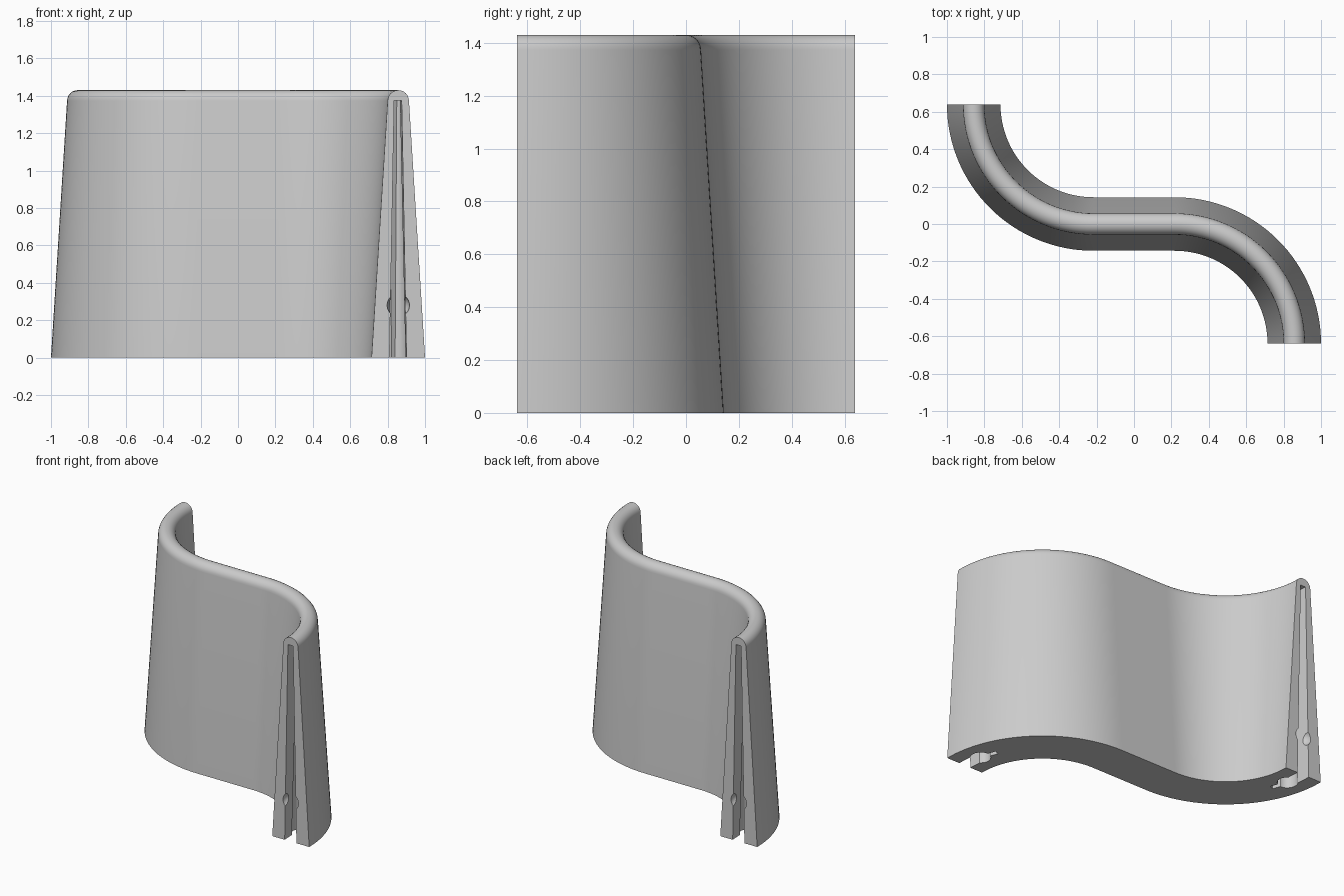
import bpy, bmesh, math
from mathutils import Matrix

if "Cube" in bpy.data.objects:
    bpy.data.objects.remove(bpy.data.objects["Cube"])

R, CX, CY = 0.64, 0.217, -0.64      # bend radius and bend centre
HALF_BASE, HALF_TOP, HEIGHT = 0.143, 0.057, 1.43
SLOT_TOP = 1.375
STEPS = 32

grey = bpy.data.materials.new("concrete_grey")
grey.use_nodes = True
grey.diffuse_color = (0.6, 0.6, 0.6, 1)
grey.node_tree.nodes["Principled BSDF"].inputs["Base Color"].default_value = (0.6, 0.6, 0.6, 1)


def bend(s, offset, z):
    """Point at distance s from the front end, pushed sideways by offset."""
    a = s / R
    return (CX + (R + offset) * math.cos(a), CY + (R + offset) * math.sin(a), z)


def loft(bm, rings):
    """Skin a list of closed rings and cap both ends."""
    rings = [[bm.verts.new(p) for p in ring] for ring in rings]
    for a, b in zip(rings, rings[1:]):
        for i in range(len(a)):
            j = (i + 1) % len(a)
            bm.faces.new((a[i], a[j], b[j], b[i]))
    bm.faces.new(rings[0])
    bm.faces.new(rings[-1])
    bmesh.ops.recalc_face_normals(bm, faces=bm.faces)


def make(name, bm):
    mesh = bpy.data.meshes.new(name)
    bm.to_mesh(mesh)
    bm.free()
    obj = bpy.data.objects.new(name, mesh)
    bpy.context.collection.objects.link(obj)
    mesh.materials.append(grey)
    return obj


# Tapered wall section with a rounded crest
section = [(HALF_BASE, 0)]
for i in range(13):
    a = math.pi * i / 12
    section.append((HALF_TOP * math.cos(a), HEIGHT - HALF_TOP + HALF_TOP * math.sin(a)))
section.append((-HALF_BASE, 0))

# S-shaped sweep: front bend, then the same bend turned half round
half = [[bend(R * math.pi / 2 * i / STEPS, o, z) for o, z in section] for i in range(STEPS + 1)]
back = [[(-x, -y, z) for x, y, z in reversed(ring)] for ring in reversed(half)]
# Reversed section swaps sides, so both halves share the same ring order
bm = bmesh.new()
loft(bm, half + back)
wall = make("barrier_wall", bm)


def slot_ring(mouth, pocket, slit, z):
    """Plan outline of the keyed slot: mouth, round pocket, narrow slit."""
    centre, side = 0.14, [(-0.02, mouth)]
    start = math.pi - math.asin(min(mouth / pocket, 0.95))
    end = math.asin(slit / pocket)
    for i in range(13):
        a = start + (end - start) * i / 12
        side.append((centre + pocket * math.cos(a), pocket * math.sin(a)))
    side.append((0.26, slit))
    outline = side + [(s, -o) for s, o in reversed(side)]
    return [bend(s, o, z) for s, o in outline]


# Connector slot and round socket cutters for each end
cutters = []
for end_name, turn in (("front", 0), ("back", math.pi)):
    rot = Matrix.Rotation(turn, 4, 'Z')
    bm = bmesh.new()
    loft(bm, [slot_ring(0.046, 0.066, 0.016, -0.02),
              slot_ring(0.020, 0.030, 0.014, SLOT_TOP)])
    bm.transform(rot)
    cutters.append(make(end_name + "_slot_cutter", bm))
    bm = bmesh.new()
    bmesh.ops.create_uvsphere(bm, u_segments=32, v_segments=16, radius=0.06)
    bm.transform(rot @ Matrix.Translation((CX + R, CY, 0.28)))
    cutters.append(make(end_name + "_socket_cutter", bm))

bpy.ops.object.select_all(action='DESELECT')
wall.select_set(True)
bpy.context.view_layer.objects.active = wall
for cutter in cutters:
    mod = wall.modifiers.new(cutter.name, 'BOOLEAN')
    mod.operation, mod.solver, mod.object = 'DIFFERENCE', 'EXACT', cutter
    bpy.ops.object.modifier_apply(modifier=mod.name)
for cutter in cutters:
    bpy.data.objects.remove(cutter)

bpy.ops.object.shade_smooth_by_angle(angle=math.radians(30))
